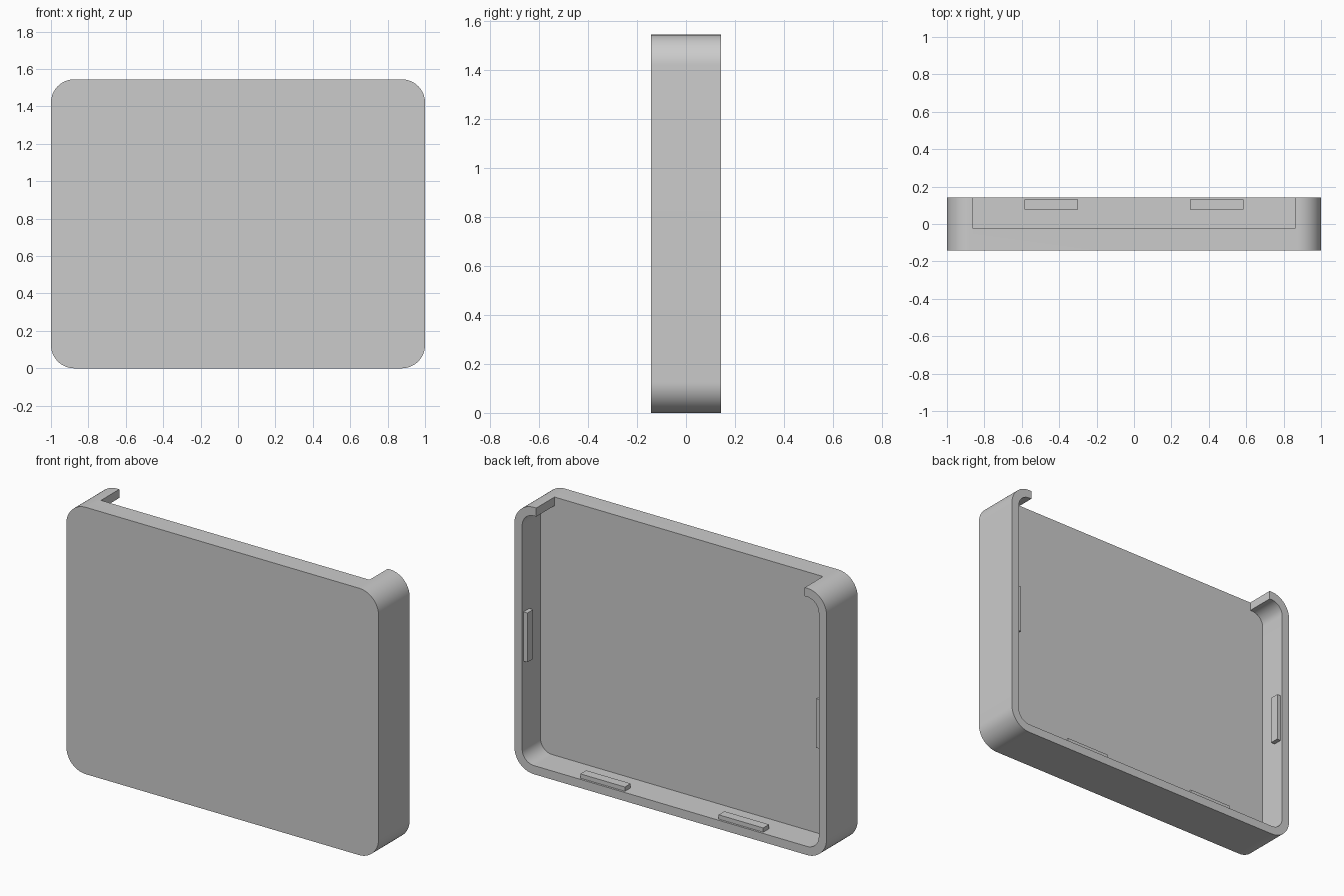
import bpy, bmesh
from math import cos, sin, pi, radians

cube = bpy.data.objects.get("Cube")
if cube:
    bpy.data.objects.remove(cube, do_unlink=True)

HALF_W, HEIGHT, HALF_D = 1.0, 1.545, 0.142
RADIUS, WALL, FLOOR_Y = 0.125, 0.05, -0.025
NOTCH_X = 0.86

grey = bpy.data.materials.new("plain grey")
grey.use_nodes = True
grey.diffuse_color = (0.6, 0.6, 0.6, 1)
grey.node_tree.nodes["Principled BSDF"].inputs["Base Color"].default_value = (0.6, 0.6, 0.6, 1)


def rounded_profile(inset, segments=16):
    """Rounded rectangle in x/z, starting at the top left and ending at the top right."""
    r = RADIUS - inset
    cx = HALF_W - RADIUS
    corners = [(-cx, HEIGHT - RADIUS, 1), (-cx, RADIUS, 2),
               (cx, RADIUS, 3), (cx, HEIGHT - RADIUS, 4)]
    points = []
    for x, z, quarter in corners:
        for i in range(segments + 1):
            a = (quarter + i / segments) * pi / 2
            points.append((x + r * cos(a), z + r * sin(a)))
    return points


def prism(name, profile, y0, y1):
    """Extrude an x/z profile from y0 to y1."""
    bm = bmesh.new()
    face = bm.faces.new([bm.verts.new((x, y0, z)) for x, z in profile])
    new = bmesh.ops.extrude_face_region(bm, geom=[face])["geom"]
    moved = [v for v in new if isinstance(v, bmesh.types.BMVert)]
    bmesh.ops.translate(bm, verts=moved, vec=(0, y1 - y0, 0))
    bmesh.ops.recalc_face_normals(bm, faces=bm.faces)
    mesh = bpy.data.meshes.new(name)
    bm.to_mesh(mesh)
    bm.free()
    mesh.materials.append(grey)
    obj = bpy.data.objects.new(name, mesh)
    bpy.context.collection.objects.link(obj)
    return obj


def box(name, x0, x1, z0, z1, y0, y1):
    return prism(name, [(x0, z0), (x1, z0), (x1, z1), (x0, z1)], y0, y1)


# Tray: rounded block with a pocket that opens through the top wall
tray = prism("tray", rounded_profile(0), -HALF_D, HALF_D)
rim = HEIGHT - WALL
pocket = rounded_profile(WALL) + [(NOTCH_X, rim), (NOTCH_X, HEIGHT + 0.2),
                                  (-NOTCH_X, HEIGHT + 0.2), (-NOTCH_X, rim)]
cutter = prism("pocket_cutter", pocket, FLOOR_Y, HALF_D + 0.2)
cutter.hide_render = True

cut = tray.modifiers.new("pocket", "BOOLEAN")
cut.operation, cut.solver, cut.object = "DIFFERENCE", "EXACT", cutter
bpy.context.view_layer.objects.active = tray
tray.select_set(True)
bpy.ops.object.modifier_apply(modifier=cut.name)
bpy.data.objects.remove(cutter, do_unlink=True)
bpy.ops.object.shade_smooth_by_angle(angle=radians(30))

# Snap ridges along the bottom and side walls, slightly sunk into them
RIDGE, LENGTH, SINK = 0.025, 0.285, 0.01
RIDGE_Y = (0.077, 0.13)
inner = HALF_W - WALL
for side, s in (("left", 1), ("right", -1)):
    mid = s * 0.443
    box(f"bottom_ridge_{side}", mid - LENGTH / 2, mid + LENGTH / 2,
        WALL - SINK, WALL + RIDGE, *RIDGE_Y)
    box(f"side_ridge_{side}", s * (inner - RIDGE), s * (inner + SINK),
        (HEIGHT - LENGTH) / 2, (HEIGHT + LENGTH) / 2, *RIDGE_Y)
